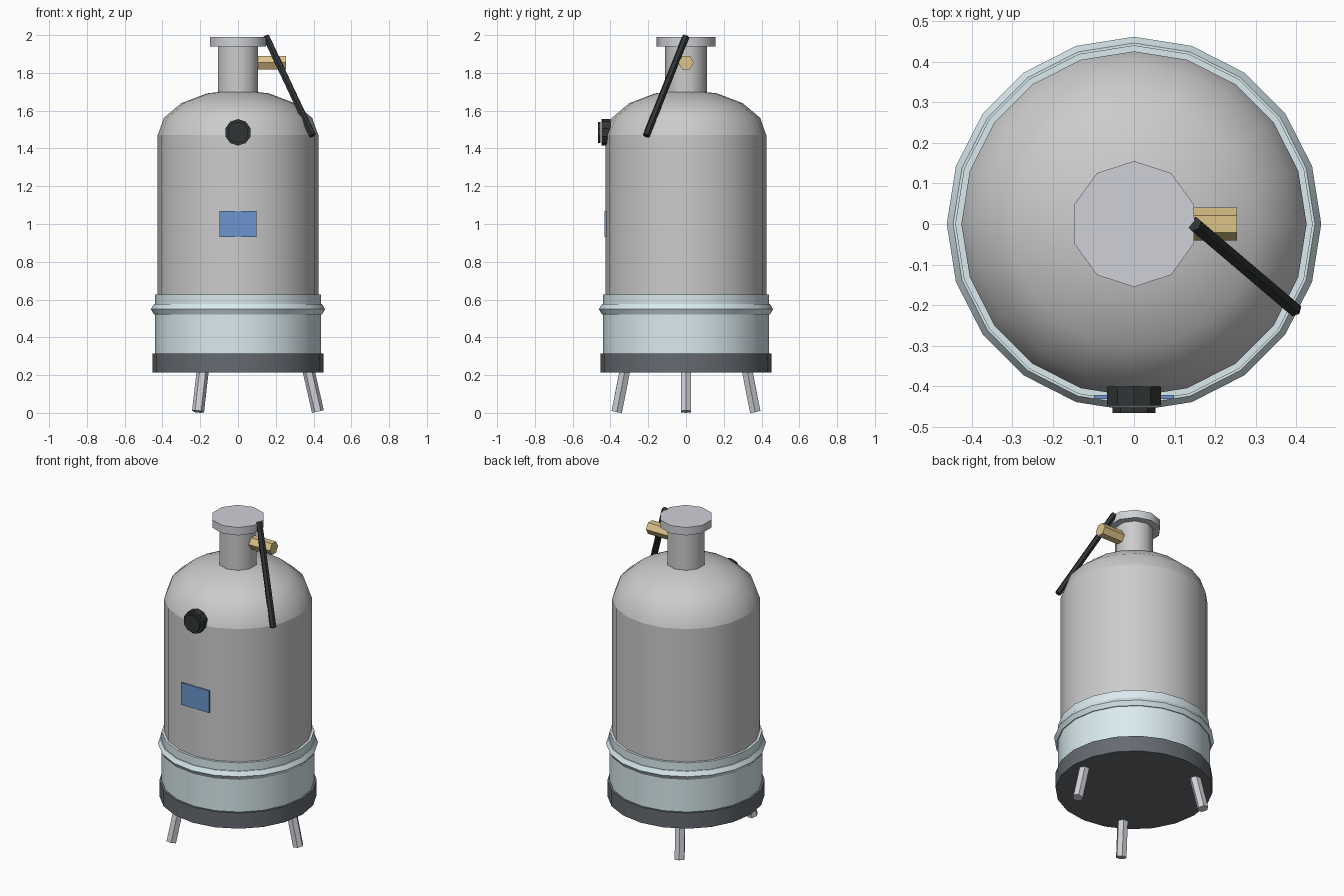
import bpy, math
from math import sin, cos, pi, radians
from mathutils import Vector

if "Cube" in bpy.data.objects:
    bpy.data.objects.remove(bpy.data.objects["Cube"])

def mat(name, rgb):
    m = bpy.data.materials.new(name)
    m.diffuse_color = (*rgb, 1)
    m.use_nodes = True
    m.node_tree.nodes["Principled BSDF"].inputs["Base Color"].default_value = m.diffuse_color
    return m

BLUE = mat("pale_blue", (0.70, 0.83, 0.87))
DARK = mat("dark_rubber", (0.13, 0.145, 0.165))
BLACK = mat("black", (0.03, 0.035, 0.035))
BRASS = mat("brass", (0.72, 0.55, 0.25))
LABEL = mat("label_blue", (0.15, 0.30, 0.62))
STEEL = mat("steel", (0.62, 0.64, 0.68))

def finish(name, m=None, smooth=None):
    o = bpy.context.object
    o.name = name
    if m:
        o.data.materials.append(m)
    if smooth:
        bpy.ops.object.shade_smooth_by_angle(angle=radians(smooth))
    return o

def drum(name, r, z0, z1, sides, m=None, smooth=40):
    bpy.ops.mesh.primitive_cylinder_add(vertices=sides, radius=r, depth=z1 - z0,
                                        location=(0, 0, (z0 + z1) / 2))
    return finish(name, m, smooth)

def rod(name, a, b, r, sides, m=None, smooth=None):
    a, b = Vector(a), Vector(b)
    d = b - a
    bpy.ops.mesh.primitive_cylinder_add(vertices=sides, radius=r, depth=d.length,
                                        location=(a + b) / 2)
    bpy.context.object.rotation_euler = d.to_track_quat('Z', 'Y').to_euler()
    return finish(name, m, smooth)

# Tank, base and neck
drum("tank_body", 0.425, 0.55, 1.47, 20)
drum("skirt", 0.44, 0.30, 0.627, 20, BLUE)
drum("base_ring", 0.453, 0.215, 0.315, 20, DARK)
drum("neck", 0.112, 1.68, 1.95, 10)
drum("neck_cap", 0.155, 1.94, 1.99, 10, STEEL)

# Flattened half-sphere shoulder
N = 20
verts, faces = [], []
for i in range(4):
    a = i * pi / 8
    verts += [(0.425 * cos(a) * sin(2 * pi * k / N), 0.425 * cos(a) * cos(2 * pi * k / N),
               1.47 + 0.24 * sin(a)) for k in range(N)]
verts.append((0, 0, 1.71))
for i in range(3):
    for k in range(N):
        j = (k + 1) % N
        faces.append((i * N + j, i * N + k, (i + 1) * N + k, (i + 1) * N + j))
faces += [(3 * N + (k + 1) % N, 3 * N + k, 4 * N) for k in range(N)]
me = bpy.data.meshes.new("dome")
me.from_pydata(verts, [], faces)
dome = bpy.data.objects.new("dome", me)
bpy.context.collection.objects.link(dome)
bpy.ops.object.select_all(action='DESELECT')
dome.select_set(True)
bpy.context.view_layer.objects.active = dome
finish("dome", None, 40)

# Hexagonal-section band round the skirt
bpy.ops.mesh.primitive_torus_add(major_segments=20, minor_segments=6, major_radius=0.43,
                                 minor_radius=0.031, location=(0, 0, 0.549))
finish("skirt_band", BLUE, 30)

# Three splayed legs
for i in range(3):
    a = i * 2 * pi / 3
    rod(f"leg_{i + 1}", (0.37 * cos(a), 0.37 * sin(a), 0.24),
        (0.423 * cos(a), 0.423 * sin(a), 0.007), 0.032, 6, STEEL)

# Valve and filling hose
rod("valve", (0.10, 0, 1.854), (0.253, 0, 1.854), 0.041, 6, BRASS).rotation_euler = (0, pi / 2, 0)
rod("hose", (0.148, 0, 1.993), (0.395, -0.21, 1.468), 0.019, 6, BLACK)

# Pressure gauge
for name, r, y0, y1 in (("gauge_body", 0.07, -0.447, -0.40), ("gauge_face", 0.056, -0.465, -0.452)):
    bpy.ops.mesh.primitive_cylinder_add(vertices=10, radius=r, depth=y1 - y0,
                                        location=(0, (y0 + y1) / 2, 1.485), rotation=(pi / 2, 0, 0))
    finish(name, BLACK)

# Blank label plate
bpy.ops.mesh.primitive_cube_add(size=1, location=(0, -0.426, 1.0))
bpy.context.object.scale = (0.196, 0.009, 0.14)
finish("label_plate", LABEL)
